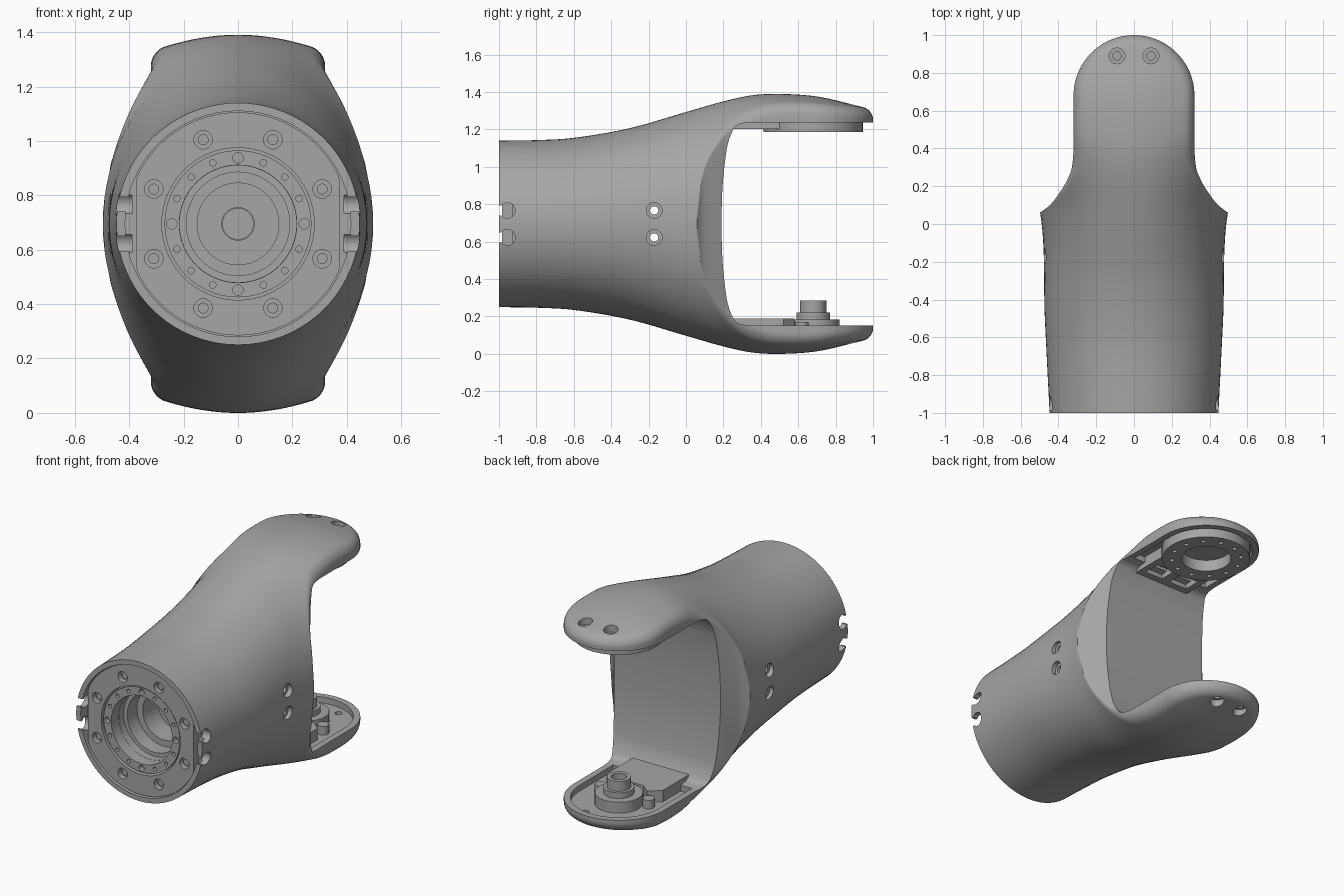
import bpy, bmesh, math
from mathutils import Vector

cube = bpy.data.objects.get("Cube")
if cube:
    bpy.data.objects.remove(cube)

ZC = 0.695      # height of the long axis
PIVOT = 0.68    # y of the fork joint axis
FORK = 0.32     # fork half width


def material(name, value):
    m = bpy.data.materials.new(name)
    m.use_nodes = True
    m.diffuse_color = (value, value, value, 1)
    m.node_tree.nodes["Principled BSDF"].inputs["Base Color"].default_value = (value, value, value, 1)
    return m


GREY = material("machined grey", 0.38)


def finish(bm, name, angle=35):
    bmesh.ops.recalc_face_normals(bm, faces=bm.faces)
    mesh = bpy.data.meshes.new(name)
    bm.to_mesh(mesh)
    bm.free()
    mesh.materials.append(GREY)
    ob = bpy.data.objects.new(name, mesh)
    bpy.context.collection.objects.link(ob)
    smooth(ob, angle)
    return ob


def smooth(ob, angle=35):
    bpy.ops.object.select_all(action='DESELECT')
    ob.select_set(True)
    bpy.context.view_layer.objects.active = ob
    bpy.ops.object.shade_smooth_by_angle(angle=math.radians(angle))


def loft(bm, rings):
    loops = [[bm.verts.new(p) for p in ring] for ring in rings]
    for a, b in zip(loops, loops[1:]):
        for i in range(len(a)):
            j = (i + 1) % len(a)
            bm.faces.new((a[i], a[j], b[j], b[i]))
    bm.faces.new(loops[0][::-1])
    bm.faces.new(loops[-1])


def prism(bm, pts, axis, lo, hi):
    place = {'x': lambda u, v, t: (t, u, v),
             'y': lambda u, v, t: (u, t, v),
             'z': lambda u, v, t: (u, v, t)}[axis]
    loft(bm, [[place(u, v, t) for u, v in pts] for t in (lo, hi)])


def circle(u, v, r, n=32):
    return [(u + r * math.cos(2 * math.pi * i / n), v + r * math.sin(2 * math.pi * i / n)) for i in range(n)]


def rect(u0, u1, v0, v1):
    return [(u0, v0), (u1, v0), (u1, v1), (u0, v1)]


def cut(ob, build):
    bm = bmesh.new()
    build(bm)
    tool = finish(bm, "cutter")
    tool.hide_render = True
    mod = ob.modifiers.new("cut", 'BOOLEAN')
    mod.operation, mod.solver, mod.object = 'DIFFERENCE', 'EXACT', tool
    bpy.ops.object.select_all(action='DESELECT')
    bpy.context.view_layer.objects.active = ob
    ob.select_set(True)
    bpy.ops.object.modifier_apply(modifier=mod.name)
    bpy.data.objects.remove(tool)


def curve(pts):
    """Smooth function through the given points."""
    n = len(pts)
    slope = [(pts[min(i + 1, n - 1)][1] - pts[max(i - 1, 0)][1]) /
             (pts[min(i + 1, n - 1)][0] - pts[max(i - 1, 0)][0]) for i in range(n)]

    def f(x):
        i = max(k for k in range(n - 1) if k == 0 or pts[k][0] <= x)
        d = pts[i + 1][0] - pts[i][0]
        t = (x - pts[i][0]) / d
        return ((2*t**3 - 3*t*t + 1) * pts[i][1] + (t**3 - 2*t*t + t) * d * slope[i]
                + (3*t*t - 2*t**3) * pts[i + 1][1] + (t**3 - t*t) * d * slope[i + 1])
    return f


# Shell: lofted sections whose plan narrows into a round-ended fork
height = curve([(-1, .445), (-.8, .448), (-.6, .46), (-.3, .512), (0, .598), (.2, .655),
                (.35, .687), (.5, .695), (.7, .681), (.9, .636), (1, .61)])
radius = curve([(-1, .447), (-.5, .472), (.06, .497), (.3, .6), (.5, .76), (1, .95)])
shoulder = curve([(.06, .495), (.1, .445), (.15, .405), (.22, .36), (.3, .33), (.38, FORK)])


def half_width(y):
    if y <= .06:
        return radius(y) * .9999
    if y < .38:
        return shoulder(y)
    return FORK if y <= PIVOT else math.sqrt(max(FORK ** 2 - (y - PIVOT) ** 2, 0))


def section(y, n=40):
    w, a, h = half_width(y), radius(y), height(y)
    r = .05 * min(max((y - .06) / .3, 0), 1)
    top = []
    for i in range(n + 1):
        x = w * math.sin(math.pi * (i / n - .5))
        z = h * math.sqrt(max(1 - (x / a) ** 2, 0))
        d = max(w - abs(x) if y < PIVOT else FORK - math.hypot(x, y - PIVOT), 0)
        if d < r:
            z -= r - math.sqrt(r * r - (r - d) ** 2)
        top.append((x, z))
    return [(x, y, ZC + z) for x, z in top] + [(x, y, ZC - z) for x, z in reversed(top)]


ys = [-1 + 1.04 * i / 26 for i in range(27)] + [.06 + .02 * i for i in range(17)]
ys += [.38 + .3 * i / 9 for i in range(1, 9)]
ys += [PIVOT + FORK * math.sin(math.radians(89) * i / 24) for i in range(25)]
bm = bmesh.new()
loft(bm, [section(y) for y in ys])
shell = finish(bm, "arm_shell")

# Opening between the fork arms
mouth = curve([(0, .19), (.155, .193), (.305, .205), (.435, .225), (.5, .25)])
half = [(mouth(.5 * i / 12), .5 * i / 12) for i in range(13)]
half += [(.263, .52), (.285, .534), (.33, .542), (1.3, .542)]
opening = [(y, ZC + z) for y, z in half] + [(y, ZC - z) for y, z in reversed(half[1:])]
cut(shell, lambda b: prism(b, opening, 'x', -1, 1))

# Trays recessed into both fork arms
tray = [(-.28, .34), (.28, .34)] + [(.28 * math.cos(math.pi * i / 32), PIVOT + .28 * math.sin(math.pi * i / 32))
                                    for i in range(33)]


def trays(b):
    prism(b, tray, 'z', .115, .3)
    prism(b, tray, 'z', 1.1, 1.275)


cut(shell, trays)


# Stepped bore in the base
def bore(b):
    steps = [(.415, -1.1), (.415, -.93), (.28, -.93), (.28, -.9), (.215, -.9), (.215, -.85),
             (.19, -.85), (.19, -.75), (.15, -.75), (.15, -.6), (.06, -.6), (.06, -.55)]
    loft(b, [[(u, y, v) for u, v in circle(0, ZC, r, 64)] for r, y in steps])


cut(shell, bore)


# Screw holes: wide counterbores, then narrow through holes
def counterbores(b):
    for s in (-1, 1):
        for dz in (-.072, .072):
            for y, depth in ((-.17, .445), (-.955, .39)):
                prism(b, circle(y, ZC + dz, .042, 24), 'x', s * depth, s * .7)
        prism(b, circle(s * .09, .89, .042, 24), 'z', 1.295, 1.5)
        prism(b, circle(s * .09, .89, .042, 24), 'z', -.1, .095)


def through_holes(b):
    for s in (-1, 1):
        prism(b, circle(-.17, ZC + s * .072, .022, 20), 'x', -.7, .7)
        prism(b, circle(s * .09, .89, .022, 20), 'z', -.1, 1.5)


def rim_notches(b):
    for s in (-1, 1):
        for dz in (-.072, .072):
            prism(b, rect(-1.1, -.95, ZC + dz - .027, ZC + dz + .027), 'x', s * .39, s * .7)


for build in (counterbores, through_holes, rim_notches):
    cut(shell, build)
smooth(shell)


def ring_of(count, r, u, v, offset=0):
    return [(u + r * math.cos(2 * math.pi * (i + offset) / count),
             v + r * math.sin(2 * math.pi * (i + offset) / count)) for i in range(count)]


def part(name, *prisms):
    b = bmesh.new()
    for p in prisms:
        prism(b, *p)
    return finish(b, name)


# Base flange with flats on both sides
flat = [(max(-.375, min(.375, u)), v) for u, v in circle(0, ZC, .41, 96)]
flange = part("base_flange", (flat, 'y', -.985, -.92))
bolts = ring_of(8, .335, 0, ZC, .5)


def flange_holes(b):
    prism(b, circle(0, ZC, .28, 64), 'y', -1.1, -.8)
    for u, v in bolts:
        prism(b, circle(u, v, .034, 24), 'y', -1.1, -.95)


cut(flange, flange_holes)
smooth(flange)
part("flange_bolts", *[(circle(u, v, .02, 16), 'y', -.965, -.94) for u, v in bolts])

# Ring with small holes round the bore
bearing = part("bearing_ring", (circle(0, ZC, .27, 64), 'y', -.975, -.89))


def bearing_holes(b):
    prism(b, circle(0, ZC, .216, 64), 'y', -1.1, -.8)
    for i, (u, v) in enumerate(ring_of(16, .243, 0, ZC)):
        prism(b, circle(u, v, .012 if i % 4 else .019, 16), 'y', -1.1, -.945)


cut(bearing, bearing_holes)
smooth(bearing)
part("bore_sleeve_floor", (circle(0, ZC, .058), 'y', -.59, -.54))

# Joint ring under the upper fork arm
joint = part("upper_joint_ring", (circle(0, PIVOT, .265, 64), 'z', 1.187, 1.285))


def joint_holes(b):
    prism(b, circle(0, PIVOT, .15, 48), 'z', 1.1, 1.262)
    for u, v in ring_of(12, .21, 0, PIVOT, .5):
        prism(b, circle(u, v, .014, 16), 'z', 1.1, 1.22)


cut(joint, joint_holes)
smooth(joint)

# Bracket plates beside both joints
upper = part("upper_bracket", (rect(-.2, .2, .25, .5), 'z', 1.203, 1.28))


def windows(b):
    for s in (-1, 1):
        prism(b, rect(*sorted((s * .03, s * .16)), .3, .41), 'z', 1.1, 1.255)
    prism(b, circle(0, PIVOT, .26, 48), 'z', 1.1, 1.4)


cut(upper, windows)
plate = [(-.2, .25), (.2, .25), (.2, .52), (.13, .58), (.07, .53), (-.07, .53), (-.13, .58), (-.2, .52)]
part("lower_bracket", (plate, 'z', .11, .188))

# Lower pivot: base disc, flange and hollow boss
part("lower_pivot_disc", (circle(0, PIVOT, .14, 48), 'z', .11, .185))
part("lower_pivot_flange", (circle(0, PIVOT, .09, 40), 'z', .18, .222))
boss = part("lower_pivot_boss", (circle(0, PIVOT, .07, 40), 'z', .2, .285))
cut(boss, lambda b: prism(b, circle(0, PIVOT, .045), 'z', .225, .4))
smooth(boss)
part("lower_posts", *[(circle(s * .17, .62, .035, 20), 'z', .11, .17) for s in (-1, 1)])
